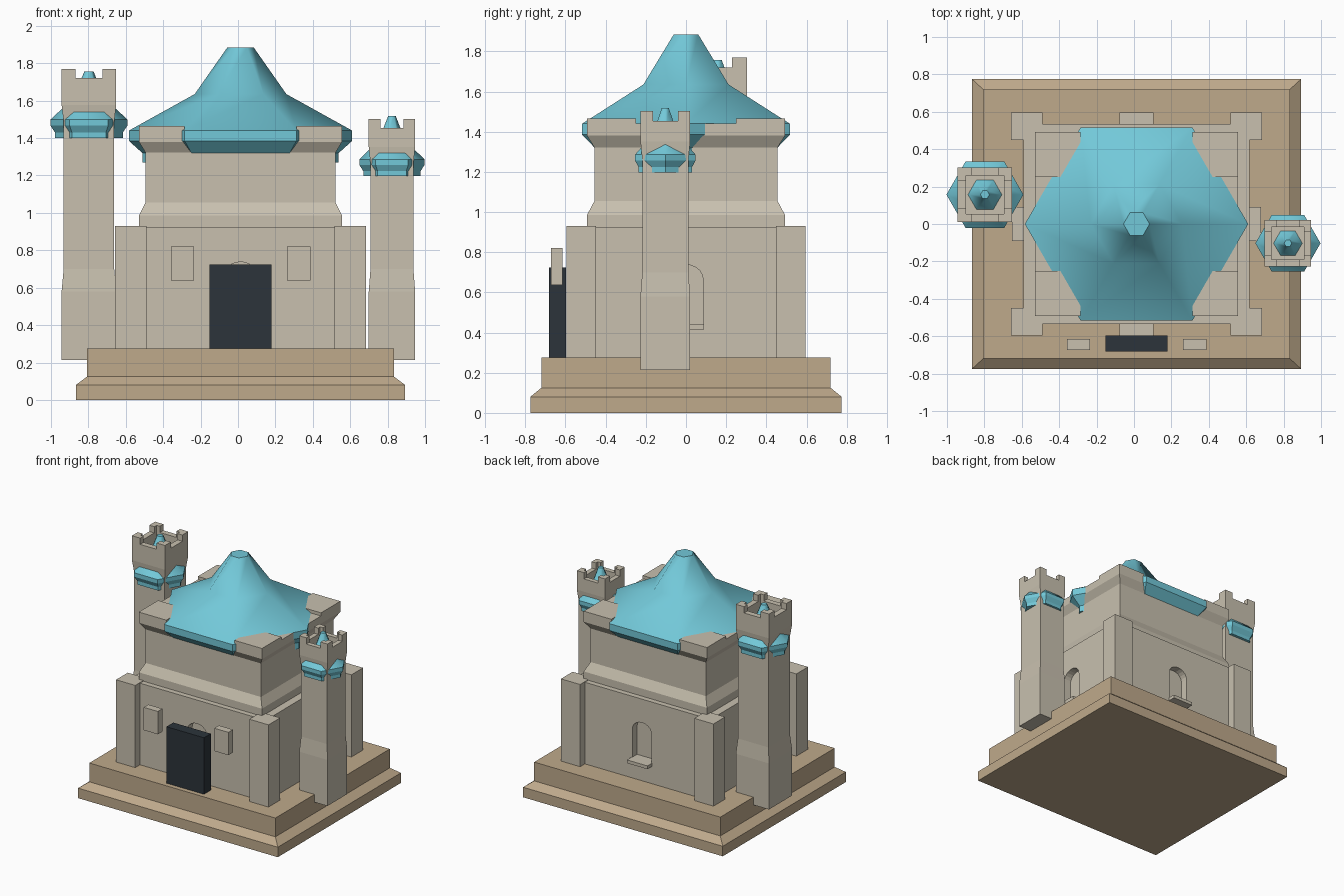
import bpy, bmesh, math

old = bpy.data.objects.get("Cube")
if old:
    bpy.data.objects.remove(old, do_unlink=True)


def material(name, rgb):
    m = bpy.data.materials.new(name)
    m.use_nodes = True
    m.diffuse_color = (*rgb, 1)
    m.node_tree.nodes["Principled BSDF"].inputs["Base Color"].default_value = (*rgb, 1)
    return m


STONE = material("pale stone", (0.58, 0.53, 0.43))
PLINTH = material("tan plinth", (0.52, 0.40, 0.26))
ROOF = material("turquoise roof", (0.17, 0.58, 0.69))
DOOR = material("dark door", (0.025, 0.034, 0.043))
CX = 0.0135  # centre line of the keep


def make(name, bm, mat):
    bmesh.ops.recalc_face_normals(bm, faces=bm.faces[:])
    mesh = bpy.data.meshes.new(name)
    bm.to_mesh(mesh)
    bm.free()
    ob = bpy.data.objects.new(name, mesh)
    bpy.context.scene.collection.objects.link(ob)
    mesh.materials.append(mat)
    return ob


def skin(bm, rings):
    """Close a stack of equal-length point rings into a solid."""
    loops = [[bm.verts.new(p) for p in ring] for ring in rings]
    n = len(loops[0])
    for a, b in zip(loops, loops[1:]):
        for i in range(n):
            j = (i + 1) % n
            bm.faces.new((a[i], a[j], b[j], b[i]))
    bm.faces.new(loops[0][::-1])
    bm.faces.new(loops[-1])


def add_rects(bm, cx, cy, profile):
    corners = ((-1, -1), (1, -1), (1, 1), (-1, 1))
    skin(bm, [[(cx + sx * hx, cy + sy * hy, z) for sx, sy in corners]
              for hx, hy, z in profile])


def loft(name, cx, cy, profile, mat):
    bm = bmesh.new()
    add_rects(bm, cx, cy, profile)
    return make(name, bm, mat)


def add_box(bm, x0, x1, y0, y1, z0, z1):
    hx, hy = abs(x1 - x0) / 2, abs(y1 - y0) / 2
    add_rects(bm, (x0 + x1) / 2, (y0 + y1) / 2, [(hx, hy, z0), (hx, hy, z1)])


def boxes(name, items, mat):
    bm = bmesh.new()
    for item in items:
        add_box(bm, *item)
    return make(name, bm, mat)


# Six-sided flared roof: radius and drop below the tip
ROOF_PROFILE = [(0.525, 0.615), (0.525, 0.565), (0.597, 0.5), (0.597, 0.445),
                (0.245, 0.25), (0.07, 0)]


def hex_roof(name, cx, cy, tip, wide=1, tall=1):
    bm = bmesh.new()
    skin(bm, [[(cx + r * wide * math.cos(i * math.pi / 3),
                cy + r * wide * math.sin(i * math.pi / 3), tip - d * tall)
               for i in range(6)] for r, d in ROOF_PROFILE])
    ob = make(name, bm, ROOF)
    for f in ob.data.polygons:  # only the sweeping slopes are smooth
        f.use_smooth = f.center.z > tip - 0.44 * tall and f.normal.z < 0.95
    return ob


QUADS = [(sx, sy) for sx in (-1, 1) for sy in (-1, 1)]

# Stepped plinth
loft("plinth", CX, 0, [(0.88, 0.775, 0), (0.88, 0.775, 0.08), (0.82, 0.72, 0.125),
                       (0.82, 0.72, 0.275)], PLINTH)

# Lower keep with an arched niche cut in each wall
keep = loft("lower_keep", CX, 0, [(0.605, 0.535, 0.27), (0.605, 0.535, 0.925)], STONE)
arch = [(-0.085, 0.44), (0.085, 0.44)]
arch += [(0.085 * math.cos(i * math.pi / 10), 0.665 + 0.073 * math.sin(i * math.pi / 10))
         for i in range(11)]
WALLS = [(0, 0.605), (1, 0.535), (2, 0.605), (3, 0.535)]


def on_wall(quarter, out, side, z):
    c, s = round(math.cos(quarter * math.pi / 2)), round(math.sin(quarter * math.pi / 2))
    return (CX + c * out - s * side, s * out + c * side, z)


bm = bmesh.new()
for q, dist in WALLS:
    skin(bm, [[on_wall(q, dist + d, u, z) for u, z in arch] for d in (-0.06, 0.1)])
cutter = make("niche_cutter", bm, STONE)
cutter.hide_render = True
mod = keep.modifiers.new("niches", 'BOOLEAN')
mod.object = cutter
mod.solver = 'EXACT'
bpy.context.view_layer.objects.active = keep
bpy.ops.object.modifier_apply(modifier=mod.name)
bpy.data.objects.remove(cutter, do_unlink=True)

# Window sills
bm = bmesh.new()
for q, dist in WALLS:
    skin(bm, [[on_wall(q, dist + d, u, z) for d, u in
               ((-0.05, -0.09), (0.06, -0.09), (0.06, 0.09), (-0.05, 0.09))]
              for z in (0.414, 0.44)])
make("window_sills", bm, STONE)

# Corner piers
boxes("corner_piers", [(CX + sx * 0.503, CX + sx * 0.672, sy * 0.448, sy * 0.595, 0.27, 0.93)
                       for sx, sy in QUADS], STONE)

# Upper keep: skirt, wall and flared cornice
loft("upper_keep", CX, 0, [(0.543, 0.493, 0.92), (0.543, 0.493, 0.985),
                           (0.508, 0.456, 1.055), (0.508, 0.456, 1.322),
                           (0.543, 0.493, 1.38), (0.543, 0.493, 1.44)], STONE)
boxes("cornice_corners", [(CX + sx * 0.3, CX + sx * 0.543, sy * 0.25, sy * 0.493, 1.43, 1.465)
                          for sx, sy in QUADS], STONE)
hex_roof("main_roof", CX, 0, 1.885)

# Door slab and the two front panels
boxes("door", [(-0.152, 0.178, -0.683, -0.597, 0.275, 0.725)], DOOR)
boxes("front_panels", [(CX + s * 0.311 - 0.062, CX + s * 0.311 + 0.062,
                        -0.673, -0.615, 0.638, 0.82) for s in (-1, 1)], STONE)


def tower(side, cx, cy, h, top, tip, wide, tall):
    """Square tower with a battlement and a roof pushing through its walls."""
    waist, floor = h * 0.925, tip - 0.26 * tall
    loft(side + "_tower", cx, cy, [(h, h, 0.213), (h, h, 0.58), (waist, waist, 0.7),
                                   (waist, waist, floor - 0.12), (h, h, floor - 0.03),
                                   (h, h, floor)], STONE)
    t, sill, m = h * 0.3, top - 0.05, h * 0.5
    parts = []
    for s in (-1, 1):  # parapet walls
        parts.append((cx - h, cx + h, cy + s * (h - t), cy + s * h, floor, sill))
        parts.append((cx + s * (h - t), cx + s * h, cy - h + t, cy + h - t, floor, sill))
    for sx, sy in QUADS:  # L-shaped corner merlons
        parts.append((cx + sx * (h - m), cx + sx * h, cy + sy * (h - t), cy + sy * h, sill, top))
        parts.append((cx + sx * (h - t), cx + sx * h, cy + sy * (h - m), cy + sy * (h - t),
                      sill, top))
    boxes(side + "_battlement", parts, STONE)
    hex_roof(side + "_tower_roof", cx, cy, tip, wide, tall)


tower("right", -0.797, 0.157, 0.146, 1.77, 1.757, 0.345, 0.58)
tower("left", 0.823, -0.103, 0.124, 1.503, 1.517, 0.292, 0.52)
